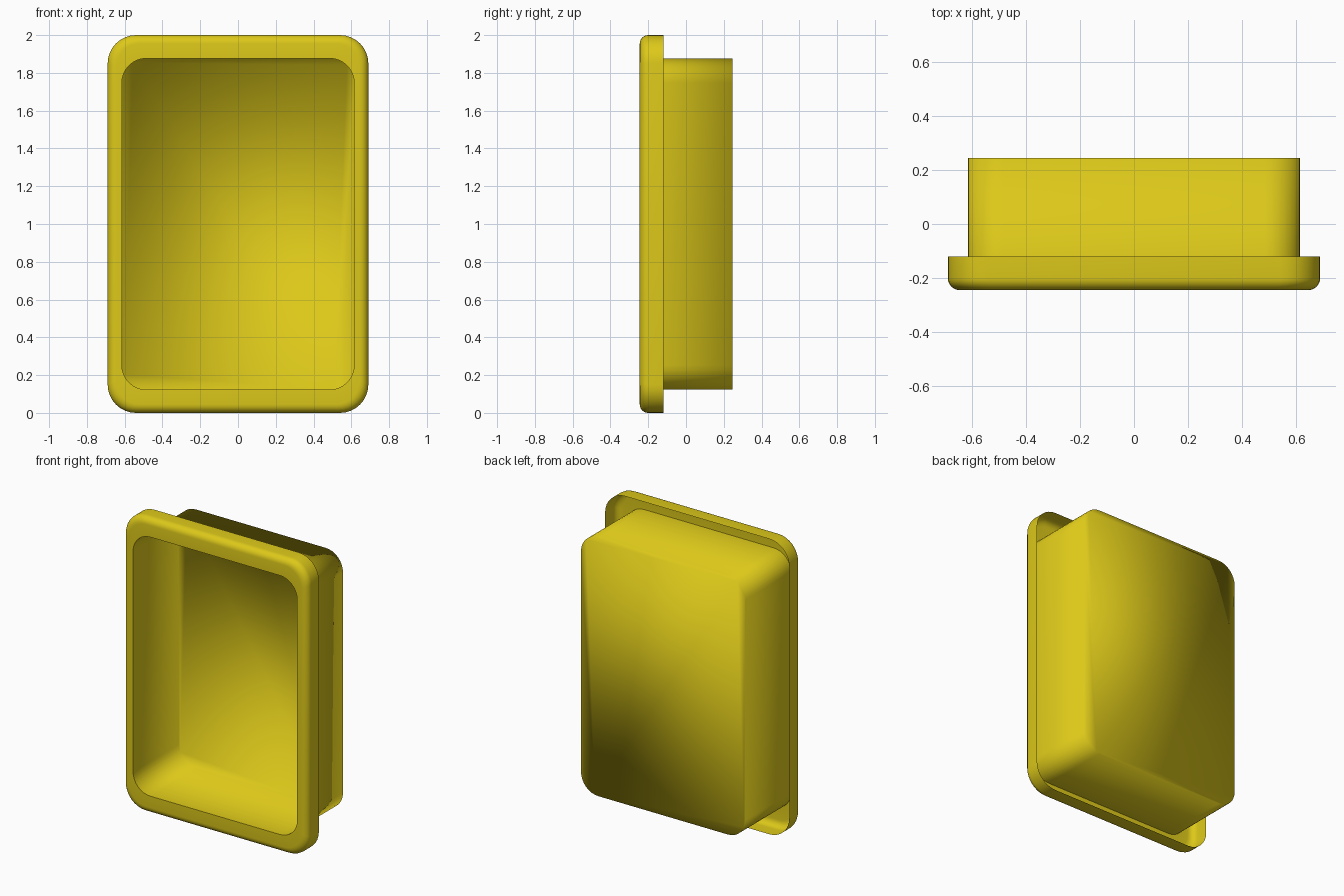
import bpy, bmesh, math

if "Cube" in bpy.data.objects:
    bpy.data.objects.remove(bpy.data.objects["Cube"])

mat = bpy.data.materials.new("yellow_plastic")
mat.diffuse_color = (0.72, 0.58, 0.01, 1)
mat.use_nodes = True
mat.node_tree.nodes["Principled BSDF"].inputs["Base Color"].default_value = mat.diffuse_color
SEG = 8  # segments per rounded corner


def ring(bm, hx, hz, r, y):
    """Rounded rectangle loop in the xz plane, centred on z = 1."""
    verts = []
    for k, (sx, sz) in enumerate([(1, 1), (-1, 1), (-1, -1), (1, -1)]):
        for i in range(SEG + 1):
            a = math.pi / 2 * (k + i / SEG)
            verts.append(bm.verts.new((sx * (hx - r) + r * math.cos(a), y,
                                       1 + sz * (hz - r) + r * math.sin(a))))
    return verts


def shell(name, loops, cap=False):
    """Skin a series of rounded rectangles into a thin smooth shell."""
    bm = bmesh.new()
    rings = [ring(bm, *p) for p in loops]
    for a, b in zip(rings, rings[1:]):
        n = len(a)
        for i in range(n):
            j = (i + 1) % n
            bm.faces.new((a[i], b[i], b[j], a[j]))
    if cap:
        bm.faces.new(list(reversed(rings[-1])))
    for f in bm.faces:
        f.smooth = True
    me = bpy.data.meshes.new(name)
    bm.to_mesh(me)
    bm.free()
    me.materials.append(mat)
    ob = bpy.data.objects.new(name, me)
    bpy.context.collection.objects.link(ob)
    return ob


# Front rim: open-backed skirt, rounded front edge, flat face to the opening
F = 0.045
rim = [(0.69, 1.0, 0.15, -0.12)]
for i in range(7):
    a = math.pi / 2 * i / 6
    d = F * (1 - math.cos(a))
    rim.append((0.69 - d, 1 - d, 0.15 - d * 0.5,
                -0.245 + F - F * math.sin(a)))
rim.append((0.615, 0.877, 0.13, -0.245))
shell("front_rim", rim)

# Recessed tray: straight walls with a flat closed back
shell("recessed_tray", [(0.615, 0.877, 0.13, -0.245),
                        (0.615, 0.877, 0.13, 0.245)], cap=True)
